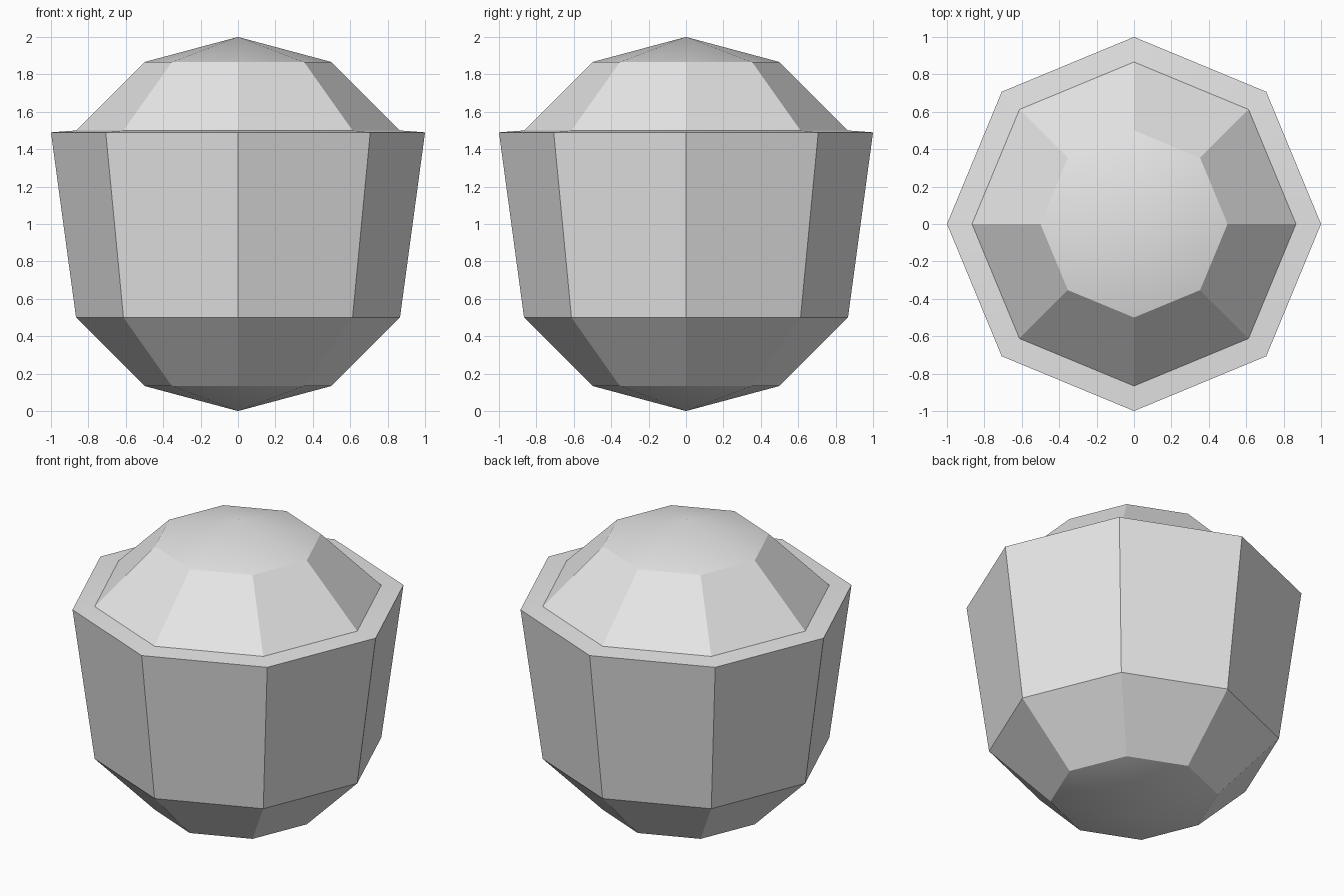
import bpy
import math

default_cube = bpy.data.objects.get("Cube")
if default_cube:
    bpy.data.objects.remove(default_cube, do_unlink=True)

# Plain grey material
GREY = (0.8, 0.8, 0.8, 1.0)
grey = bpy.data.materials.new("grey")
grey.use_nodes = True
grey.diffuse_color = GREY
shader = next(n for n in grey.node_tree.nodes if n.type == "BSDF_PRINCIPLED")
shader.inputs["Base Color"].default_value = GREY

# Eight-sided ball resting on the ground
bpy.ops.mesh.primitive_uv_sphere_add(segments=8, ring_count=6, radius=1, location=(0, 0, 0))
body = bpy.context.object
body.name = body.data.name = "faceted_domed_body"

# Raise the widest ring until it forms a flat rim around the dome
RIM_HEIGHT = 1.49
for v in body.data.vertices:
    on_rim = abs(v.co.z) < 0.01
    v.co.z = RIM_HEIGHT if on_rim else v.co.z + 1
body.data.update()

# Soft caps and rim, crisp facets elsewhere
body.data.materials.append(grey)
bpy.ops.object.shade_smooth_by_angle(angle=math.radians(30))
